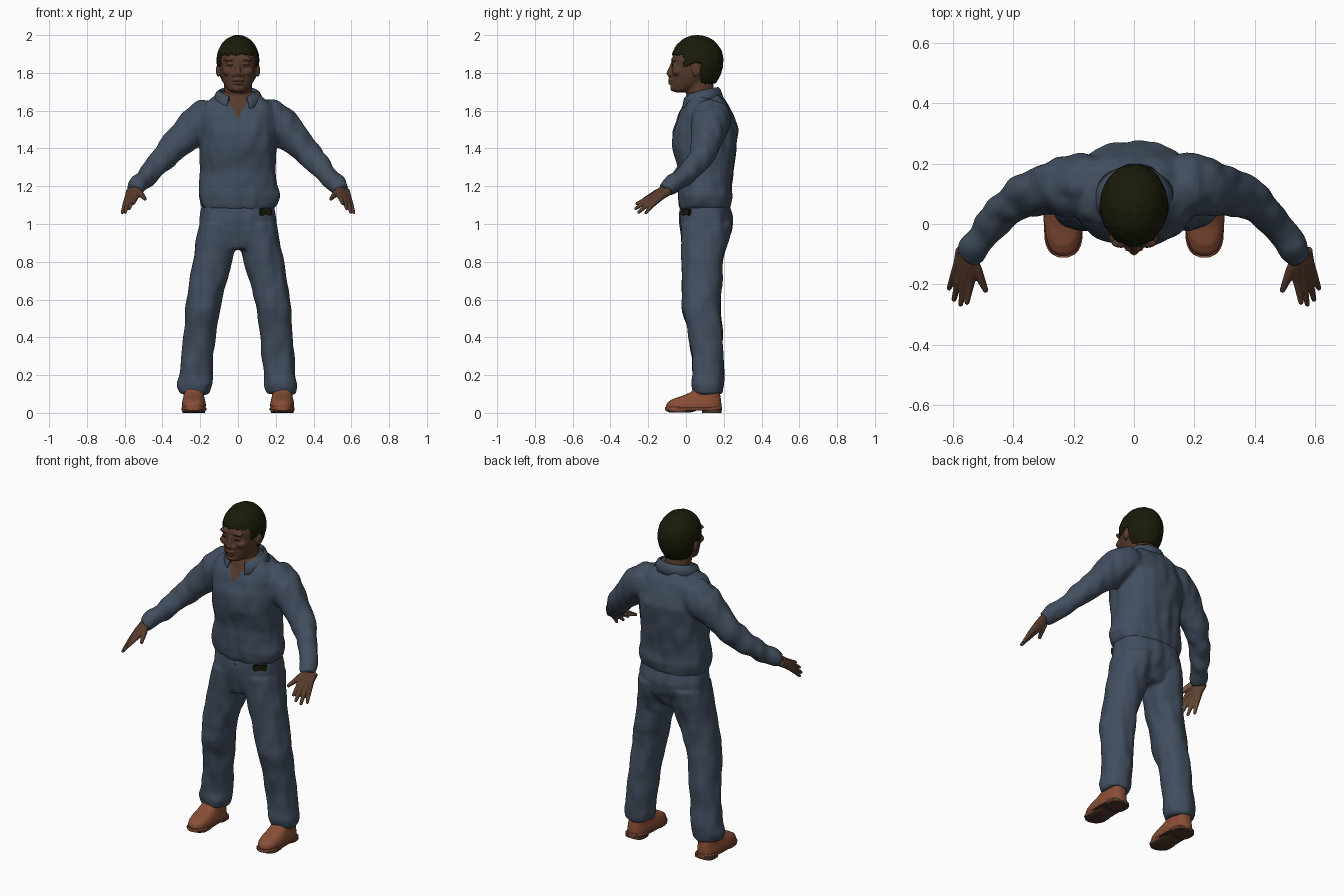
import bpy, bmesh, math
from mathutils import Vector, Matrix, noise

if "Cube" in bpy.data.objects:
    bpy.data.objects.remove(bpy.data.objects["Cube"])


def material(name, r, g, b):
    m = bpy.data.materials.new(name)
    m.use_nodes = True
    m.diffuse_color = (r, g, b, 1)
    bsdf = m.node_tree.nodes["Principled BSDF"]
    bsdf.inputs["Base Color"].default_value = (r, g, b, 1)
    bsdf.inputs["Roughness"].default_value = 0.8
    return m


DENIM = material("blue cloth", .054, .076, .114)
SKIN = material("brown skin", .095, .044, .025)
PALM = material("light palm skin", .2, .1, .055)
HAIR = material("dark hair", .0105, .0105, .003)
LEATHER = material("tan leather", .25, .076, .037)
SOLE = material("dark sole", .075, .036, .022)
BLACK = material("eye black", .014, .01, .007)


def bridge(bm, rings):
    """Skin a list of coordinate rings and cap both ends."""
    rows = [[bm.verts.new(c) for c in ring] for ring in rings]
    n = len(rows[0])
    for a, b in zip(rows, rows[1:]):
        for i in range(n):
            bm.faces.new((a[i], a[(i + 1) % n], b[(i + 1) % n], b[i]))
    bm.faces.new(rows[0])
    bm.faces.new(rows[-1])


def stack(bm, sections, power=2.0, n=40):
    """Loft level sections given as (z, centre x, half width, front y, back y)."""
    rings = []
    for z, cx, rx, front, back in sections:
        ring = []
        for i in range(n):
            a = math.tau * i / n
            c, s = math.cos(a), math.sin(a)
            px = math.copysign(abs(c) ** (2 / power), c)
            py = math.copysign(abs(s) ** (2 / power), s)
            ring.append((cx + rx * px, (front + back) / 2 + (back - front) / 2 * py, z))
        rings.append(ring)
    bridge(bm, rings)


def tube(bm, path, side=1, n=20):
    """Round limb along points given as (x, y, z, radius); side mirrors in x."""
    pts = [Vector((p[0] * side, p[1], p[2])) for p in path]
    rings = []
    for i, p in enumerate(pts):
        d = (pts[min(i + 1, len(pts) - 1)] - pts[max(i - 1, 0)]).normalized()
        u = d.cross(Vector((0, 1, .3))).normalized()
        v = d.cross(u)
        rings.append([p + path[i][3] * (u * math.cos(math.tau * k / n) + v * math.sin(math.tau * k / n))
                      for k in range(n)])
    bridge(bm, rings)


def ball(bm, centre, radii, segments=24):
    m = Matrix.Translation(centre) @ Matrix.Diagonal((*radii, 1))
    bmesh.ops.create_uvsphere(bm, u_segments=segments, v_segments=segments * 2 // 3, radius=1, matrix=m)


def finish(name, bm, mats, voxel=0, relax=0, wrinkle=0, rule=None, angle=180):
    """Turn a bmesh into an object, fuse its parts and colour its faces."""
    bmesh.ops.recalc_face_normals(bm, faces=bm.faces)
    me = bpy.data.meshes.new(name)
    bm.to_mesh(me)
    bm.free()
    ob = bpy.data.objects.new(name, me)
    bpy.context.collection.objects.link(ob)
    if voxel:
        r = ob.modifiers.new("fuse", 'REMESH')
        r.mode, r.voxel_size = 'VOXEL', voxel
        s = ob.modifiers.new("relax", 'SMOOTH')
        s.factor, s.iterations = .5, relax
        dg = bpy.context.evaluated_depsgraph_get()
        ob.data = bpy.data.meshes.new_from_object(ob.evaluated_get(dg))
        ob.modifiers.clear()
    me = ob.data
    me.name = name
    if wrinkle:
        moves = [v.normal * wrinkle * noise.noise(Vector((v.co.x * 17, v.co.y * 17, v.co.z * 8)))
                 for v in me.vertices]
        for v, m in zip(me.vertices, moves):
            v.co += m
    me.materials.clear()
    for m in mats:
        me.materials.append(m)
    for f in me.polygons:
        f.material_index = rule(f.center, f.normal) if rule else 0
    bpy.ops.object.select_all(action='DESELECT')
    ob.select_set(True)
    bpy.context.view_layer.objects.active = ob
    bpy.ops.object.shade_smooth_by_angle(angle=math.radians(angle))
    return ob


# Shirt: torso and both sleeves fused, with an open neck
bm = bmesh.new()
stack(bm, [(1.075, 0, .185, -.025, .225), (1.1, .003, .203, -.036, .235), (1.15, .005, .218, -.042, .245),
           (1.2, 0, .212, -.04, .24), (1.28, 0, .198, -.043, .248), (1.4, 0, .2, -.07, .266),
           (1.5, 0, .205, -.068, .275), (1.58, 0, .205, -.045, .25), (1.635, 0, .185, -.015, .222),
           (1.67, 0, .13, .0, .195), (1.7, 0, .085, .01, .16)], 2.4)
for s in (1, -1):
    tube(bm, [(.1, .13, 1.572, .09), (.17, .135, 1.557, .106), (.23, .125, 1.518, .1), (.3, .112, 1.447, .083),
              (.37, .092, 1.375, .07), (.43, .045, 1.31, .061), (.49, -.025, 1.243, .052),
              (.535, -.085, 1.2, .046), (.553, -.112, 1.18, .04)], s)
finish("shirt", bm, [DENIM, SKIN], .009, 7, .01,
       lambda c, n: int(c.y < .06 and c.z > 1.56 and abs(c.x) < (c.z - 1.56) * .6))

# Shirt collar: folded strip around the neck, open in front
bm = bmesh.new()
rows = []
for i in range(33):
    t = i / 16 - 1
    a = math.radians(90 + 153 * t)
    front = abs(t) ** 2
    top = 1.725 - .05 * front
    drop = .058 + .035 * abs(t) ** 5
    c, s = math.cos(a), math.sin(a)
    rows.append([bm.verts.new(p) for p in (
        (.088 * c, .08 + .085 * s, top - .06), (.1 * c, .08 + .09 * s, top),
        (.115 * c, .08 + .102 * s, top - .01), (.14 * c, .08 + .12 * s, top - drop))])
for a, b in zip(rows, rows[1:]):
    for k in range(3):
        bm.faces.new((a[k], a[k + 1], b[k + 1], b[k]))
collar = finish("collar", bm, [DENIM], angle=60)
collar.modifiers.new("thickness", 'SOLIDIFY').thickness = .008

# Trousers: hips and both legs fused
bm = bmesh.new()
stack(bm, [(1.11, 0, .19, -.025, .225), (1.03, 0, .204, -.033, .247), (.96, 0, .205, -.03, .24),
           (.9, 0, .175, -.018, .21), (.865, 0, .14, -.005, .185)], 2.4)
for s in (1, -1):
    stack(bm, [(z, x * s, r, f, b) for z, x, r, f, b in (
        (1.0, .1, .105, -.028, .243), (.9, .115, .109, -.025, .223), (.8, .135, .106, -.023, .195),
        (.65, .17, .095, -.02, .183), (.55, .187, .09, -.022, .188), (.45, .2, .085, .003, .193),
        (.3, .213, .084, .032, .196), (.2, .223, .087, .038, .199), (.15, .229, .092, .03, .196),
        (.1, .23, .076, .04, .19))], 2.2)
finish("trousers", bm, [DENIM], .009, 7, .01)

# Belt pouch and buckle plates
for name, loc, size, turn in (("hip_pouch", (.146, .003, 1.063), (.075, .018, .04), .62),
                              ("buckle", (0, -.031, 1.06), (.03, .012, .018), 0)):
    bm = bmesh.new()
    bmesh.ops.create_cube(bm, size=1, matrix=Matrix.Translation(loc) @ Matrix.Rotation(turn, 4, 'Z')
                          @ Matrix.Diagonal((*size, 1)))
    bmesh.ops.bevel(bm, geom=bm.edges[:], offset=.005, segments=2, affect='EDGES')
    finish(name, bm, [HAIR if turn else DENIM], angle=40)

# Shoes with separate soles and heels
for side, s in (("left", 1), ("right", -1)):
    bm = bmesh.new()
    stack(bm, [(z, .234 * s, r, f, b) for z, r, f, b in (
        (.015, .06, -.1, .185), (.035, .064, -.107, .188), (.055, .063, -.1, .187), (.074, .058, -.07, .185),
        (.09, .054, -.02, .182), (.112, .052, .03, .18), (.15, .05, .05, .175))], 2.6)
    finish(side + "_shoe", bm, [LEATHER], .006, 3)
    bm = bmesh.new()
    stack(bm, [(z, .234 * s, r, -.112, .19) for z, r in ((.012, .062), (.016, .066), (.026, .066), (.03, .062))], 2.6)
    stack(bm, [(z, .234 * s, .06, .085, .188) for z in (0, .02)], 3)
    stack(bm, [(z, .234 * s, r, f, b) for z, r, f, b in
               ((.002, .056, -.085, .02), (.008, .062, -.102, .045), (.02, .064, -.11, .07))], 2.6)
    finish(side + "_sole", bm, [SOLE, LEATHER], rule=lambda c, n: int(n.z > -.3 and c.z > .012), angle=40)

# Hands: four fingers and a thumb fused into the palm
fingers = [((.541, -.19, 1.142), (.554, -.26, 1.108)), ((.562, -.194, 1.13), (.575, -.266, 1.082)),
           ((.582, -.188, 1.117), (.597, -.25, 1.062)), ((.597, -.173, 1.106), (.613, -.212, 1.06))]
for side, s in (("left", 1), ("right", -1)):
    bm = bmesh.new()
    for i, (k, tip) in enumerate(fingers):
        mid = [(a + b) / 2 for a, b in zip(k, tip)]
        tube(bm, [(.535 + .012 * i, -.085, 1.2 - .008 * i, .021), (.537 + .014 * i, -.13, 1.178 - .01 * i, .02),
                  (*k, .0145), (*mid, .0115), (*tip, .009)], s, 12)
        ball(bm, (tip[0] * s, *tip[1:]), (.009,) * 3, 12)
    tube(bm, [(.54, -.115, 1.185, .02), (.52, -.155, 1.165, .018), (.503, -.195, 1.145, .013),
              (.49, -.225, 1.13, .009)], s, 12)
    inner = Vector((-.64 * s, .19, -.74))
    finish(side + "_hand", bm, [SKIN, PALM], .004, 3, rule=lambda c, n: int(n.dot(inner) > .55))

# Head: skull, neck and facial features fused
bm = bmesh.new()
stack(bm, [(1.697, 0, .035, -.055, .0), (1.71, 0, .054, -.074, .04), (1.74, 0, .074, -.078, .11),
           (1.78, 0, .09, -.078, .155), (1.83, 0, .1, -.074, .18), (1.87, 0, .103, -.076, .183),
           (1.895, 0, .101, -.068, .18), (1.93, 0, .09, -.04, .17), (1.965, 0, .065, -.005, .13)], 2.1)
tube(bm, [(0, .09, 1.58, .08), (0, .08, 1.66, .075), (0, .07, 1.74, .074), (0, .07, 1.8, .07)])
tube(bm, [(0, -.068, 1.855, .011), (0, -.08, 1.82, .013), (0, -.09, 1.797, .016), (0, -.078, 1.782, .014)])
ball(bm, (0, -.064, 1.72), (.035, .019, .02))
ball(bm, (0, -.076, 1.763), (.032, .019, .009))
ball(bm, (0, -.076, 1.746), (.028, .019, .01))
for s in (1, -1):
    ball(bm, (.02 * s, -.077, 1.79), (.014, .014, .011))
    ball(bm, (.04 * s, -.064, 1.872), (.036, .015, .014))
    ball(bm, (.04 * s, -.062, 1.843), (.022, .014, .012))
    ball(bm, (.05 * s, -.045, 1.808), (.034, .03, .026))
    ball(bm, (.105 * s, .055, 1.812), (.012, .024, .034))
finish("head", bm, [SKIN], .0055, 4)

# Eyes, eyebrows and mouth line
bm = bmesh.new()
for s in (1, -1):
    ball(bm, (.041 * s, -.069, 1.842), (.017, .008, .0035), 16)
    ball(bm, (.043 * s, -.07, 1.868), (.024, .009, .003), 16)
finish("eyes_and_brows", bm, [BLACK])
bm = bmesh.new()
ball(bm, (0, -.086, 1.755), (.024, .008, .0015), 16)
finish("mouth_line", bm, [BLACK])


# Hair: close cap trimmed along the hairline
def hairline(p):
    if p.y < -.012:
        edge = 1.9
    elif p.y < .025:
        edge = 1.835
    elif p.y < .08:
        edge = 1.85
    else:
        edge = 1.745
    return edge + .012 * noise.noise(p * 90)


bm = bmesh.new()
ball(bm, (0, .06, 1.866), (.113, .138, .134), 120)
for v in bm.verts:
    if v.co.z < 1.866:
        v.co.z = 1.866 + (v.co.z - 1.866) * 1.25
    v.co += (v.co - Vector((0, .06, 1.866))) * .015 * noise.noise(v.co * 45)
bmesh.ops.delete(bm, geom=[f for f in bm.faces if f.calc_center_median().z < hairline(f.calc_center_median())],
                 context='FACES')
hair = finish("hair", bm, [HAIR])
hair.modifiers.new("thickness", 'SOLIDIFY').thickness = .014
